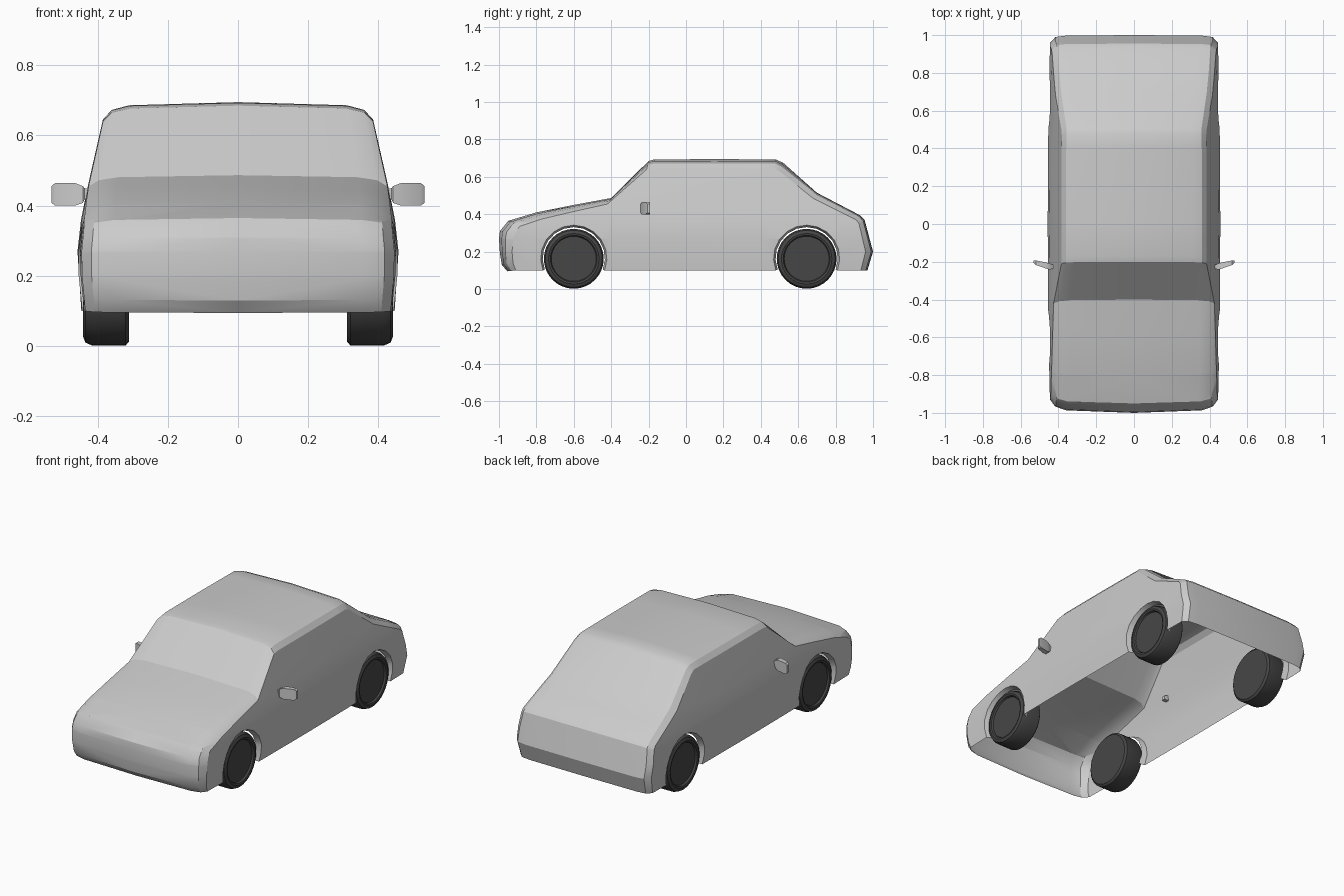
import bpy, bmesh, math
from mathutils import Vector

if "Cube" in bpy.data.objects:
    bpy.data.objects.remove(bpy.data.objects["Cube"], do_unlink=True)


def make_material(name, value):
    m = bpy.data.materials.new(name)
    m.use_nodes = True
    colour = (value, value, value, 1)
    m.diffuse_color = colour
    m.node_tree.nodes["Principled BSDF"].inputs["Base Color"].default_value = colour
    return m


paint = make_material("light grey paint", 0.6)
rubber = make_material("dark rubber", 0.062)


def finish(bm, name, material, angle=30):
    bmesh.ops.recalc_face_normals(bm, faces=bm.faces)
    mesh = bpy.data.meshes.new(name)
    bm.to_mesh(mesh)
    bm.free()
    mesh.materials.append(material)
    ob = bpy.data.objects.new(name, mesh)
    bpy.context.collection.objects.link(ob)
    bpy.ops.object.select_all(action="DESELECT")
    ob.select_set(True)
    bpy.context.view_layer.objects.active = ob
    bpy.ops.object.shade_smooth_by_angle(angle=math.radians(angle))
    return ob


def half_width(y, z):
    # body half width by height, slightly narrower at both ends
    pts = [(0.09, .445), (.2, .456), (.27, .457), (.36, .447), (.45, .429), (.64, .385), (.70, .382)]
    w = pts[-1][1]
    for (z0, w0), (z1, w1) in zip(pts, pts[1:]):
        if z <= z1:
            w = w0 + (w1 - w0) * (z - z0) / (z1 - z0)
            break
    return w * (1 - 0.03 * y * y)


# Long profile: centre line y, z then outer edge y, z, nose to tail
PROFILE = [
    (-.955, .095, -.91, .1), (-.985, .13, -.925, .14), (-.995, .19, -.93, .2),
    (-1, .27, -.925, .26), (-.995, .31, -.915, .3), (-.95, .365, -.89, .335),
    (-.8, .41, -.77, .375), (-.6, .45, -.6, .415), (-.4, .487, -.42, .455),
    (-.2, .685, -.21, .64), (-.17, .693, -.17, .645), (.15, .695, .15, .645),
    (.48, .693, .47, .645), (.52, .675, .5, .63), (.7, .515, .68, .485),
    (.93, .395, .91, .37), (.955, .37, .925, .35), (1, .2, .96, .2),
    (.97, .1, .935, .1)]
FRONT_Y, REAR_Y, AXLE_Z, ARCH_R = -.6, .645, .165, .177


def build_body():
    bm = bmesh.new()
    # Nose, bonnet, roof and tail ribbon; x holds a fraction of the half width
    rows = []
    for yc, zc, yo, zo in PROFILE:
        blend = (0, .18, .45, 1) if yc < .6 else (0, .06, .25, 1)
        rows.append([bm.verts.new((x, yc + (yo - yc) * t, zc + (zo - zc) * t))
                     for x, t in zip((0, .81, .94, 1), blend)])
    for a, b in zip(rows, rows[1:]):
        for i in range(3):
            bm.faces.new((a[i], a[i + 1], b[i + 1], b[i]))

    # Side panel outline with wheel arches and their inner lips
    outline = [r[-1] for r in rows]
    low = math.asin((.1 - AXLE_Z) / ARCH_R)
    for cy in (REAR_Y, FRONT_Y):
        rim, lip = [], []
        for i in range(13):
            a = low + (math.pi - 2 * low) * i / 12
            dy, dz = ARCH_R * math.cos(a), ARCH_R * math.sin(a)
            rim.append(bm.verts.new((1, cy + dy, AXLE_Z + dz)))
            lip.append(bm.verts.new((.93, cy + dy * .94, AXLE_Z + dz * .94)))
        outline += rim
        for i in range(12):
            bm.faces.new((rim[i], rim[i + 1], lip[i + 1], lip[i]))
    bm.faces.new(outline)

    # Crease lines that let the body bulge
    cuts = [((0, 0, z), (0, 0, 1)) for z in (.2, .27, .36, .45)]
    cuts += [((0, y, 0), (0, 1, 0)) for y in (-.8, -.4, 0, .4, .82)]
    for co, no in cuts:
        geom = bm.verts[:] + bm.edges[:] + bm.faces[:]
        bmesh.ops.bisect_plane(bm, geom=geom, dist=1e-5, plane_co=co, plane_no=no)
    for v in bm.verts:
        v.co.x *= half_width(v.co.y, v.co.z)
    body = finish(bm, "body_shell", paint, 28)
    mirror = body.modifiers.new("mirror", "MIRROR")
    mirror.use_clip = True


def build_wheel(name, side, cy):
    # Lathe: radius and distance from the middle of the car
    section = [(0, .31), (.148, .31), (.16, .32), (.16, .415), (.152, .434),
               (.135, .441), (.125, .438), (.12, .428), (0, .428)]
    bm = bmesh.new()
    verts = [bm.verts.new((side * x, cy, .162 + r)) for r, x in section]
    edges = [bm.edges.new(p) for p in zip(verts, verts[1:])]
    bmesh.ops.spin(bm, geom=verts + edges, cent=(0, cy, .162), axis=(1, 0, 0),
                   angle=2 * math.pi, steps=32, use_merge=True)
    bmesh.ops.remove_doubles(bm, verts=bm.verts, dist=1e-5)
    finish(bm, name, rubber)


def build_mirror(name, side):
    # Stem and tapered head lofted outward: x, y, half depth, z low, z high
    loft = [(.405, -.228, .012, .42, .442), (.437, -.226, .012, .418, .45),
            (.442, -.226, .016, .408, .456), (.465, -.22, .016, .4, .465),
            (.52, -.205, .012, .4, .465), (.531, -.2, .007, .408, .456)]
    bm = bmesh.new()
    rings = []
    for x, y, d, z0, z1 in loft:
        rings.append([bm.verts.new((side * x, y + dy, z))
                      for dy, z in ((-d, z0), (d, z0), (d, z1), (-d, z1))])
    for a, b in zip(rings, rings[1:]):
        for i in range(4):
            j = (i + 1) % 4
            bm.faces.new((a[i], a[j], b[j], b[i]))
    bm.faces.new(rings[0])
    bm.faces.new(rings[-1])
    finish(bm, name, paint)


build_body()
for label, side in (("left", 1), ("right", -1)):
    build_wheel("front_wheel_" + label, side, FRONT_Y)
    build_wheel("rear_wheel_" + label, side, REAR_Y)
    build_mirror("door_mirror_" + label, side)
